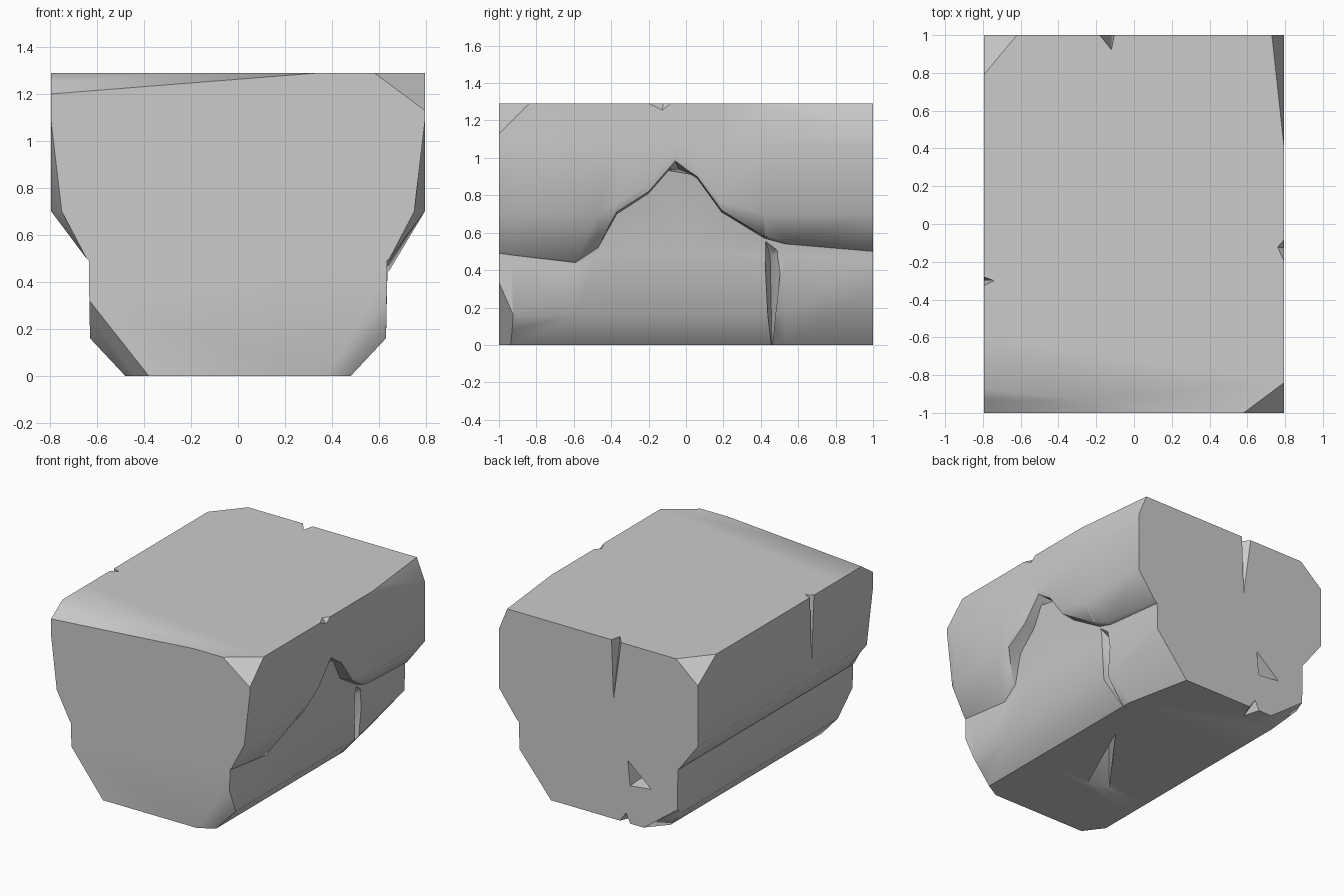
import bpy, bmesh
from mathutils import Vector

cube = bpy.data.objects.get("Cube")
if cube:
    bpy.data.objects.remove(cube, do_unlink=True)

stone = bpy.data.materials.new("grey_stone")
stone.use_nodes = True
GREY = (0.6, 0.6, 0.6, 1)
stone.diffuse_color = GREY
bsdf = stone.node_tree.nodes["Principled BSDF"]
bsdf.inputs["Base Color"].default_value = GREY
bsdf.inputs["Roughness"].default_value = 0.8


def make_object(name, bm):
    bmesh.ops.recalc_face_normals(bm, faces=bm.faces)
    mesh = bpy.data.meshes.new(name)
    bm.to_mesh(mesh)
    bm.free()
    obj = bpy.data.objects.new(name, mesh)
    bpy.context.collection.objects.link(obj)
    mesh.materials.append(stone)
    return obj


def half_section(seam, bulge):
    """Bottom to top outline of one side; the upper slab meets the lower block at the seam."""
    rise = max(0, seam - 0.5)
    block = 0.635 + 0.22 * rise
    slab = 0.645 + 0.14 * min(1, rise / 0.2)
    return [(0.48, 0), (0.63, 0.16), (0.635, min(0.48, seam - 0.05)),
            (block, seam - 0.01), (slab, seam),
            (bulge, max(0.7, seam + 0.04)), (0.795, 1.08), (0.795, 1.29)]


def chip(bm, a, b, c):
    """Slice off the corner outside the plane through three points."""
    a, b, c = Vector(a), Vector(b), Vector(c)
    normal = (b - a).cross(c - a).normalized()
    if normal.dot(a - Vector((0, 0, 0.65))) < 0:
        normal.negate()
    cut = bmesh.ops.bisect_plane(
        bm, geom=bm.verts[:] + bm.edges[:] + bm.faces[:],
        plane_co=a, plane_no=normal, clear_outer=True)
    edges = [e for e in cut["geom_cut"] if isinstance(e, bmesh.types.BMEdge)]
    bmesh.ops.holes_fill(bm, edges=edges, sides=0)


# Boulder: cross-sections along the depth, with an arched seam on the right
seam_path = [(-1, 0.5), (-0.93, 0.49), (-0.59, 0.45), (-0.47, 0.53), (-0.37, 0.71),
             (-0.2, 0.82), (-0.06, 0.98), (0.06, 0.9), (0.19, 0.72),
             (0.42, 0.58), (0.53, 0.55), (1, 0.51)]
bm = bmesh.new()
rings = []
for y, seam in seam_path:
    bulge = 0.75 if y == -1 else 0.795
    right = half_section(seam, bulge)
    left = [(-x, z) for x, z in reversed(half_section(0.5, bulge))]
    rings.append([bm.verts.new((x, y, z)) for x, z in right + left])
for r0, r1 in zip(rings, rings[1:]):
    for i in range(len(r0)):
        j = (i + 1) % len(r0)
        bm.faces.new((r0[i], r0[j], r1[j], r1[i]))
bm.faces.new(rings[0])
bm.faces.new(rings[-1])
bmesh.ops.recalc_face_normals(bm, faces=bm.faces)

# Chipped corners: front top, front bottom, back bottom, back top
chip(bm, (0.58, -1, 1.29), (0.795, -1, 1.13), (0.795, -0.84, 1.29))
chip(bm, (0.35, -1, 1.29), (-0.795, -1, 1.2), (-0.795, -0.87, 1.29))
chip(bm, (0.37, -1, 0), (0.63, -1, 0.33), (0.555, -0.93, 0.08))
chip(bm, (-0.38, -1, 0), (-0.64, -1, 0.33), (-0.555, -0.85, 0.08))
chip(bm, (0.63, 1, 0.3), (0.48, 0.52, 0), (0.38, 1, 0))
chip(bm, (-0.63, 1, 0.2), (-0.36, 1, 0), (-0.555, 0.9, 0.08))
chip(bm, (0.73, 1, 1.29), (0.795, 0.4, 1.29), (0.795, 1, 1.13))
chip(bm, (-0.62, 1, 1.29), (-0.795, 0.79, 1.29), (-0.795, 1, 1.14))
boulder = make_object("boulder", bm)

# Cracks and holes, each the hull of a few points
cracks = [
    # right rim nick
    [(0.74, -0.12, 1.31), (0.82, -0.29, 1.31), (0.82, -0.03, 1.31), (0.82, -0.13, 1.23)],
    # left upper crack
    [(-0.74, -0.3, 1.31), (-0.82, -0.27, 1.31), (-0.82, -0.34, 1.31), (-0.82, -0.3, 0.6)],
    # back upper crack
    [(-0.12, 0.92, 1.31), (-0.2, 1.02, 1.31), (-0.1, 1.02, 1.31), (-0.12, 1.02, 0.75)],
    # hole under the arch
    [(0.85, -0.11, 0.93), (0.85, -0.06, 0.99), (0.85, 0.06, 0.9), (0.42, -0.04, 0.94)],
    # right lower crack
    [(0.7, 0.41, 0.6), (0.7, 0.52, 0.53), (0.7, 0.435, 0.1), (0.7, 0.47, 0.1),
     (0.57, 0.45, 0.48), (0.45, 0.46, -0.02)],
    # back hole
    [(-0.23, 1.02, 0.46), (-0.25, 1.02, 0.27), (-0.43, 1.02, 0.29), (-0.3, 0.7, 0.33)],
    # back lower nick
    [(-0.15, 1.02, -0.02), (-0.27, 1.02, -0.02), (-0.22, 1.02, 0.08), (-0.22, 0.85, -0.02)],
    # underside split
    [(0.3, 0.17, -0.02), (0.0, -0.5, -0.02), (-0.17, -0.46, -0.02), (0.05, -0.2, 0.25)],
]
bm = bmesh.new()
for points in cracks:
    bmesh.ops.convex_hull(bm, input=[bm.verts.new(p) for p in points])
cutter = make_object("crack_cutter", bm)
cutter.hide_render = True

bpy.ops.object.select_all(action="DESELECT")
boulder.select_set(True)
bpy.context.view_layer.objects.active = boulder
mod = boulder.modifiers.new("cracks", "BOOLEAN")
mod.operation = "DIFFERENCE"
mod.solver = "EXACT"
mod.object = cutter
bpy.ops.object.modifier_apply(modifier=mod.name)
bpy.data.objects.remove(cutter, do_unlink=True)
bpy.ops.object.shade_smooth_by_angle(angle=0.78)
